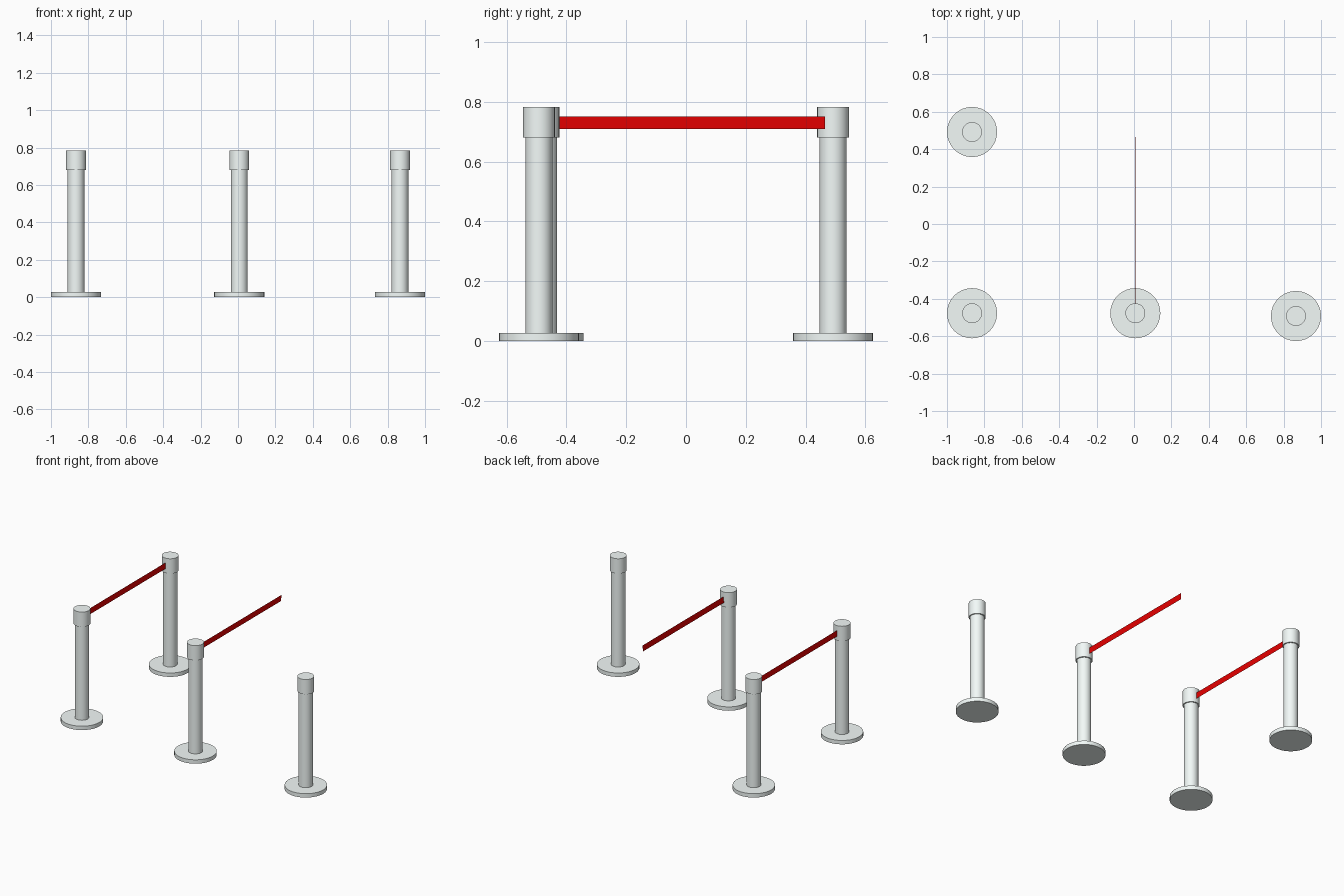
import bpy, math

if "Cube" in bpy.data.objects:
    bpy.data.objects.remove(bpy.data.objects["Cube"])

SIDES = 32
POSTS = [(-0.866, 0.492), (-0.866, -0.477), (0.007, -0.477), (0.866, -0.492)]
# belt x position and slight sideways lean of its top edge
BELTS = [(-0.866, 0.0), (0.006, 0.002)]


def material(name, color):
    mat = bpy.data.materials.new(name)
    mat.diffuse_color = (*color, 1)
    mat.use_nodes = True
    mat.node_tree.nodes["Principled BSDF"].inputs["Base Color"].default_value = mat.diffuse_color
    return mat


red = material("belt_red", (0.8, 0.0, 0.0))
metal = material("light_metal", (0.9, 0.96, 0.945))


def cylinder(name, x, y, radius, z0, z1):
    bpy.ops.mesh.primitive_cylinder_add(vertices=SIDES, radius=radius, depth=z1 - z0,
                                        location=(x, y, (z0 + z1) / 2))
    ob = bpy.context.object
    ob.name = name
    ob.data.materials.append(metal)
    bpy.ops.object.shade_smooth_by_angle(angle=math.radians(30))


def belt(name, x, lean, y0, y1, z0, z1):
    # thin single-sheet webbing standing upright along y
    me = bpy.data.meshes.new(name)
    me.from_pydata([(x, y0, z0), (x, y1, z0), (x + lean, y1, z1), (x + lean, y0, z1)],
                   [], [(0, 1, 2, 3)])
    me.materials.append(red)
    bpy.context.collection.objects.link(bpy.data.objects.new(name, me))


# four barrier posts: floor disc, pole, belt cassette
for i, (x, y) in enumerate(POSTS, 1):
    cylinder(f"base_{i}", x, y, 0.134, 0.0, 0.027)
    cylinder(f"pole_{i}", x, y, 0.045, 0.027, 0.68)
    cylinder(f"belt_head_{i}", x, y, 0.053, 0.68, 0.783)

# two red belts
for i, (x, lean) in enumerate(BELTS, 1):
    belt(f"belt_{i}", x, lean, -0.427, 0.465, 0.709, 0.751)
